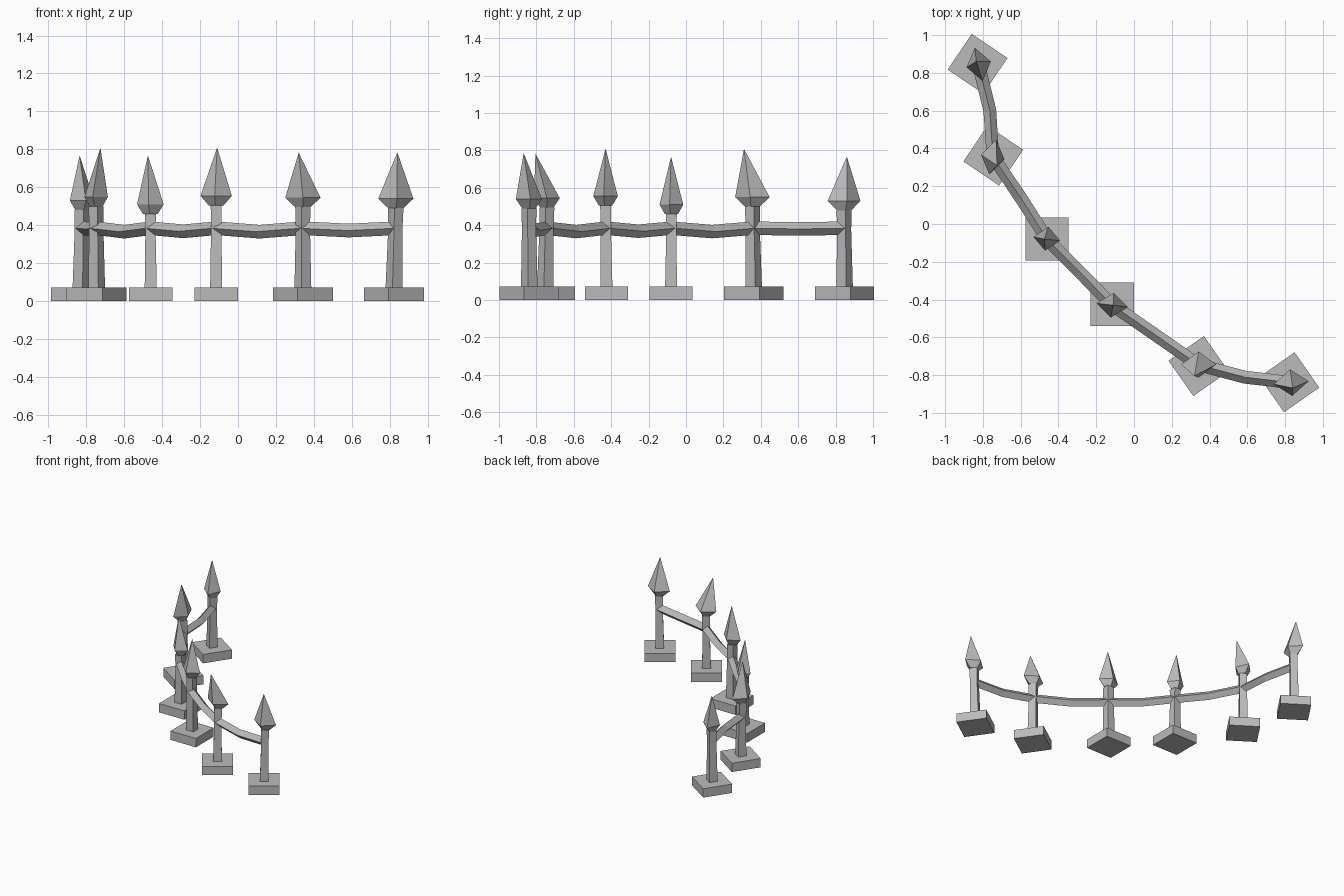
import bpy, bmesh
from math import radians, cos, sin, pi
from mathutils import Vector

cube = bpy.data.objects.get("Cube")
if cube:
    bpy.data.objects.remove(cube)

stone = bpy.data.materials.new("grey stone")
stone.use_nodes = True
GREY = (0.5, 0.5, 0.5, 1)
stone.diffuse_color = GREY
stone.node_tree.nodes["Principled BSDF"].inputs["Base Color"].default_value = GREY


def ring(center, half_a, half_b, degrees, diamond=True):
    """Four horizontal points: a diamond with its tips on the axes, or a square."""
    c, pts = Vector(center), []
    for k in range(4):
        t = k * pi / 2 + (0 if diamond else pi / 4)
        s = 1 if diamond else 2 ** 0.5
        a, b, r = half_a * s * cos(t), half_b * s * sin(t), radians(degrees)
        pts.append(c + Vector((a * cos(r) - b * sin(r), a * sin(r) + b * cos(r), 0)))
    return pts


def loft(name, rings):
    """Skin a stack of four-point rings, closing both ends; one point makes a tip."""
    bm = bmesh.new()
    loops = [[bm.verts.new(p) for p in r] for r in rings]
    for lo, hi in zip(loops, loops[1:]):
        for i in range(4):
            j = (i + 1) % 4
            if len(hi) == 1:
                bm.faces.new((lo[i], lo[j], hi[0]))
            else:
                bm.faces.new((lo[i], lo[j], hi[j], hi[i]))
    for end in (loops[0], loops[-1]):
        if len(end) == 4:
            bm.faces.new(end)
    bmesh.ops.recalc_face_normals(bm, faces=bm.faces)
    mesh = bpy.data.meshes.new(name)
    bm.to_mesh(mesh)
    bm.free()
    mesh.materials.append(stone)
    obj = bpy.data.objects.new(name, mesh)
    bpy.context.collection.objects.link(obj)


# foot xy, turn, head centre xyz, head half length, half width, head turn, tip xyz
POSTS = [
    ((-.828, .848), -34, (-.822, .845, .53), .090, .066, 103, (-.835, .86, .767)),
    ((-.745, .362), -34, (-.748, .355, .55), .094, .063, 79, (-.725, .31, .808)),
    ((-.460, -.080), 0, (-.462, -.078, .51), .071, .064, -8, (-.475, -.08, .767)),
    ((-.115, -.425), 0, (-.115, -.430, .555), .083, .066, -7, (-.11, -.43, .81)),
    ((.342, -.752), 35, (.342, -.744, .545), .093, .069, 0, (.32, -.805, .783)),
    ((.822, -.838), 35, (.832, -.840, .54), .093, .070, 5, (.84, -.868, .785)),
]

rail_knots = []
for n, (foot, turn, head, long, short, head_turn, tip) in enumerate(POSTS, 1):
    # Square foot slab
    loft(f"foot_{n}", [ring((*foot, z), .114, .114, turn, False) for z in (0, .072)])
    # Slightly tapered, leaning square post
    neck = Vector(head) - Vector((0, 0, .05))
    low = Vector((*foot, .06))
    mid = low.lerp(neck, .75)
    loft(f"post_{n}", [ring(low, .032, .032, turn, False),
                       ring(mid, .027, .027, turn, False),
                       ring(neck, .029, .029, turn, False)])
    # Spearhead with a faceted collar
    loft(f"spearhead_{n}", [ring(neck, .040, .036, head_turn),
                            ring(head, long, short, head_turn), [Vector(tip)]])
    rail_knots.append(Vector((mid.x, mid.y, .384)))

# Rail path sags between posts and bows outward at the two end spans
BOWS = [(.022, 0, -.004), (.005, 0, -.018), (0, 0, -.016),
        (0, 0, -.018), (0, -.018, -.012)]
path = [rail_knots[0]]
for a, b, bow in zip(rail_knots, rail_knots[1:], BOWS):
    path += [(a + b) / 2 + Vector(bow), b]

# Diamond-section rail swept along the path
sections = []
for i, p in enumerate(path):
    along = path[min(i + 1, len(path) - 1)] - path[max(i - 1, 0)]
    side = along.cross(Vector((0, 0, 1))).normalized() * .034
    up = Vector((0, 0, .036))
    sections.append([p + side, p + up, p - side, p - up])
loft("rail", sections)
